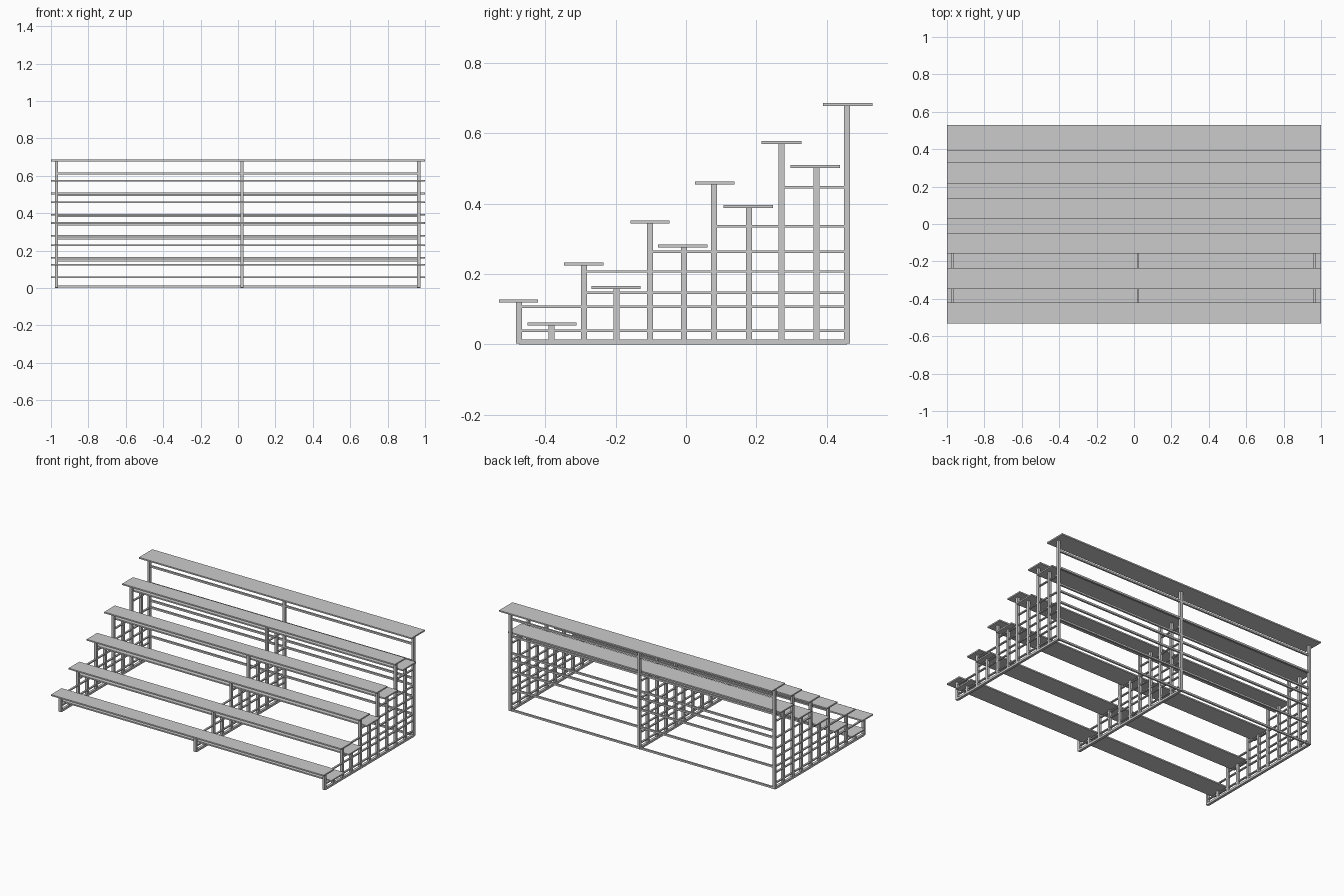
import bpy, bmesh
from mathutils import Matrix, Vector

if "Cube" in bpy.data.objects:
    bpy.data.objects.remove(bpy.data.objects["Cube"])

def boxes(name, items):
    # one object made of axis-aligned boxes given as (x0, x1, y0, y1, z0, z1)
    bm = bmesh.new()
    for x0, x1, y0, y1, z0, z1 in items:
        m = Matrix.Translation(Vector(((x0 + x1) / 2, (y0 + y1) / 2, (z0 + z1) / 2)))
        m = m @ Matrix.Diagonal((x1 - x0, y1 - y0, z1 - z0, 1))
        bmesh.ops.create_cube(bm, size=1, matrix=m)
    me = bpy.data.meshes.new(name)
    bm.to_mesh(me)
    bm.free()
    ob = bpy.data.objects.new(name, me)
    bpy.context.collection.objects.link(ob)
    return ob

T = 0.009                       # board thickness
FRAMES = (-0.97, 0.022, 0.966)  # x of the three support frames
P = 0.0085                      # half post width
BACK = 0.457                    # y of rear posts

# (front y, back y, top z, post y)
seats = [(-0.532, -0.42, 0.128, -0.475), (-0.347, -0.235, 0.233, -0.29),
         (-0.158, -0.047, 0.352, -0.102), (0.026, 0.138, 0.463, 0.08),
         (0.215, 0.328, 0.578, 0.271), (0.39, 0.53, 0.686, BACK)]
footboards = [(-0.45, -0.311, 0.062, -0.382), (-0.268, -0.129, 0.166, -0.197),
              (-0.079, 0.061, 0.284, -0.006), (0.107, 0.247, 0.396, 0.179),
              (0.297, 0.437, 0.51, 0.371)]

# long planks
for label, rows in (("seat_plank", seats), ("foot_plank", footboards)):
    for i, (y0, y1, z, py) in enumerate(rows):
        boxes(f"{label}_{i + 1}", [(-1, 1, y0, y1, z - T, z)])

# side rails of each frame: (start y, z)
side_rails = [(-0.475, 0.038), (-0.475, 0.107), (-0.29, 0.147), (-0.29, 0.207),
              (-0.102, 0.263), (0.08, 0.335), (0.271, 0.446)]
for i, x in enumerate(FRAMES):
    boxes(f"frame_posts_{i + 1}",
          [(x - P, x + P, py - P, py + P, 0.003, z - T) for _, _, z, py in seats + footboards])
    boxes(f"frame_base_{i + 1}", [(x - P, x + P, -0.475, BACK, 0, 0.014)])
    boxes(f"frame_side_rails_{i + 1}",
          [(x - 0.006, x + 0.006, y, BACK, z - 0.0035, z + 0.0035) for y, z in side_rails])

# rear rails joining the frames
boxes("rear_rails", [(FRAMES[0], FRAMES[-1], BACK - 0.006, BACK + 0.006, z - 0.006, z + 0.006)
                     for z in (0.008, 0.147, 0.265, 0.34, 0.385, 0.498, 0.612)])
